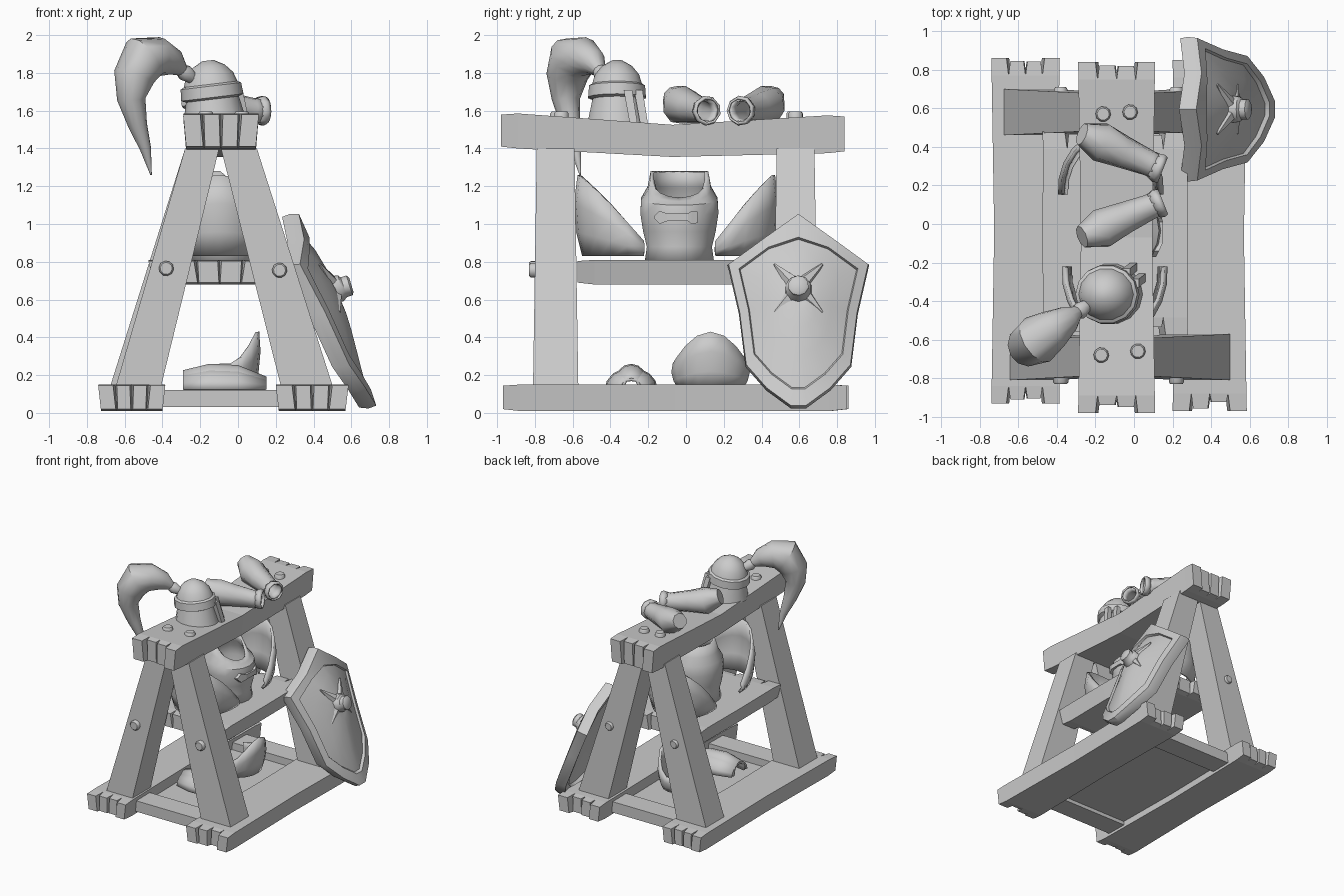
import bpy, bmesh, math, random
from mathutils import Vector

if "Cube" in bpy.data.objects:
    bpy.data.objects.remove(bpy.data.objects["Cube"])

random.seed(4)
grey = bpy.data.materials.new("plain grey")
grey.diffuse_color = (0.6, 0.6, 0.6, 1)
grey.use_nodes = True
grey.node_tree.nodes["Principled BSDF"].inputs["Base Color"].default_value = grey.diffuse_color


def finish(name, bm, smooth=False, thick=0, recalc=True):
    if recalc:
        bmesh.ops.recalc_face_normals(bm, faces=bm.faces)
    me = bpy.data.meshes.new(name)
    bm.to_mesh(me)
    bm.free()
    me.materials.append(grey)
    ob = bpy.data.objects.new(name, me)
    bpy.context.collection.objects.link(ob)
    if thick:
        mod = ob.modifiers.new("thickness", 'SOLIDIFY')
        mod.thickness = thick
        mod.offset = -1
    if smooth:
        bpy.ops.object.select_all(action='DESELECT')
        ob.select_set(True)
        bpy.context.view_layer.objects.active = ob
        bpy.ops.object.shade_smooth_by_angle(angle=math.radians(40))
    return ob


def loft(bm, rings, caps=(True, True), closed=True):
    """Skin a list of equal-length point rings."""
    vs = [[bm.verts.new(p) for p in r] for r in rings]
    n = len(rings[0])
    for a, b in zip(vs, vs[1:]):
        for i in range(n if closed else n - 1):
            j = (i + 1) % n
            bm.faces.new((a[i], a[j], b[j], b[i]))
    if caps[0]:
        bm.faces.new(vs[0][::-1])
    if caps[1]:
        bm.faces.new(vs[-1])


def timber(name, x0, x1, y0, y1, zs, waist=0.015, strips=4):
    """Beam along y with split, ragged ends; zs = (bottom, top) at front, middle, back."""
    bm = bmesh.new()
    w = (x1 - x0) / strips
    xm = (x0 + x1) / 2
    for i in range(strips):
        a, b = x0 + w * i, x0 + w * (i + 1)
        outer = i in (0, strips - 1)
        e0 = y0 + (0 if outer else random.uniform(.01, .05))
        e1 = y1 - (0 if outer else random.uniform(.01, .05))
        rings = []
        for y, g, k, q in ((e0, .010, 1, 0), (y0 + .09, 0, .99, 0), ((y0 + y1) / 2, 0, 1 - waist / (x1 - xm), 1),
                           (y1 - .09, 0, .99, 2), (e1, .010, 1, 2)):
            lo, hi = zs[q]
            l = xm + (a - xm) * k + (g if i else 0)
            r = xm + (b - xm) * k - (g if i < strips - 1 else 0)
            c = .02 if g else 0
            s = (l + r - 2 * xm) * -.05
            rings.append([(l + s, y, lo + c * .5), (r + s, y, lo + c * .5), (r, y, hi - c * .3), (l, y, hi - c * .3)])
        loft(bm, rings)
    return finish(name, bm)


def bar(name, p0, p1):
    """Square bar between two (x0, x1, y0, y1, z) sections."""
    bm = bmesh.new()
    loft(bm, [[(s[0], s[2], s[4]), (s[1], s[2], s[4]), (s[1], s[3], s[4]), (s[0], s[3], s[4])] for s in (p0, p1)])
    return finish(name, bm)


def tube(name, path, sides=10, thick=0, caps=(True, True)):
    """Round tube through (x, y, z, radius) points."""
    pts = [Vector(p[:3]) for p in path]
    bm, rings = bmesh.new(), []
    for i, p in enumerate(pts):
        d = (pts[min(i + 1, len(pts) - 1)] - pts[max(i - 1, 0)]).normalized()
        u = d.cross(Vector((.5, -.8, .1))).normalized()
        v = d.cross(u)
        r = path[i][3]
        rings.append([p + r * (u * math.cos(t) + v * math.sin(t))
                      for t in (math.tau * k / sides for k in range(sides))])
    loft(bm, rings, caps)
    return finish(name, bm, True, thick)


def scoop(name, c, face, wide, deep, base, side, peak, power=1.5, arc=95, flare=1.0):
    """Curved armour plate bulging towards angle `face`, rising to a peak in the middle."""
    bm, rings = bmesh.new(), []
    for s in (0, .3, .65, 1):
        ring = []
        for k in range(13):
            t = math.radians(arc * (k / 6 - 1))
            m = (1 + .10 * math.sin(s * math.pi)) * (1 + (flare - 1) * s)
            f, l = deep * math.cos(t) * m, wide * math.sin(t) * m
            top = side + (peak - side) * max(0, math.cos(t)) ** power
            ring.append((c[0] + f * math.cos(face) - l * math.sin(face),
                         c[1] + f * math.sin(face) + l * math.cos(face), base + (top - base) * s))
        rings.append(ring)
    loft(bm, rings, (False, False), False)
    return finish(name, bm, True, .02)


# Timber frame
timber("left_base_rail", -.74, -.385, -.93, .86, [(.01, .15)] * 3)
timber("right_base_rail", .20, .585, -.97, .85, [(.01, .15)] * 3)
timber("top_beam", -.29, .11, -.98, .84, [(1.40, 1.585), (1.355, 1.525), (1.375, 1.575)])
timber("shelf", -.475, .28, -.575, .48, [(.68, .81)] * 3, .0, 6)
for tag, y0, y1, out in (("front", -.81, -.57, 0), ("back", .46, .70, .03)):
    bar(tag + "_left_leg", (-.65 - out, -.41, y0, y1, .13), (-.28, -.10, y0 + .02, y1 - .02, 1.40))
    bar(tag + "_right_leg", (.23, .505, y0, y1, .13), (-.09, .10, y0 + .02, y1 - .02, 1.40))
    bar(tag + "_cross_bar", (-.42, .24, y0 + .03, y1 - .03, .03), (-.42, .24, y0 + .03, y1 - .03, .12))

# Underside of the floor between the rails
bm = bmesh.new()
bm.faces.new([bm.verts.new(p) for p in ((-.46, -.6, .06), (-.46, .5, .06), (.25, .5, .06), (.25, -.6, .06))])
finish("floor_underside", bm, recalc=False)

# Bolts through legs and beam
for i, (x, z) in enumerate(((-.38, .765), (.22, .755))):
    tube("front_leg_bolt_%d" % i, [(x, -.76, z, .04), (x, -.82, z, .04), (x, -.83, z, .032)])
    tube("back_leg_bolt_%d" % i, [(x, .65, z, .035), (x, .70, z, .035), (x, .71, z, .028)])
for i, (x, y) in enumerate(((-.17, -.68), (.02, -.66), (-.16, .57), (-.02, .58))):
    tube("beam_bolt_%d" % i, [(x, y, 1.52, .04), (x, y, 1.585, .04), (x, y, 1.595, .032)])

# Helmet: flared skirt, band, low crown, cheek plates
HX, HY = -.14, -.365


def helmet_ring(z, r, tilt=.12, n=14):
    return [(HX + r * math.cos(t) + (1.7 - z) * .12, HY + .95 * r * math.sin(t), z + tilt * r * math.cos(t))
            for t in (math.tau * k / n for k in range(n))]


bm = bmesh.new()
loft(bm, [helmet_ring(z, r, .12 if z > 1.6 else 0) for z, r in
          ((1.53, .170), (1.66, .140), (1.67, .165), (1.73, .160), (1.74, .142), (1.79, .125), (1.835, .085), (1.865, .03))])
finish("helmet", bm, True)
for i, (x, y) in enumerate(((.0, -.235), (.045, -.29))):
    bar("cheek_plate_%d" % i, (x - .01, x + .025, y, y + .04, 1.49), (x - .06, x - .02, y - .04, y + .005, 1.71))

# Plume
tube("plume_socket", [(-.24, -.42, 1.77, .03), (-.28, -.45, 1.80, .045), (-.31, -.465, 1.82, .03)])
tube("plume", [(-.29, -.455, 1.81, .03), (-.34, -.49, 1.855, .07), (-.42, -.545, 1.885, .105), (-.50, -.60, 1.875, .13),
               (-.55, -.63, 1.78, .11), (-.565, -.635, 1.66, .075), (-.53, -.61, 1.52, .05),
               (-.49, -.585, 1.40, .03), (-.46, -.56, 1.26, .004)], 12)

# Forearm guards on the beam, flared to a pointed elbow
for tag, y0, y1 in (("front", .11, -.05), ("back", .29, .45)):
    d = (y1 - y0)
    tube(tag + "_forearm_guard", [(.13, y0, 1.60, .070), (.08, y0 + d * .15, 1.60, .068), (-.05, y0 + d * .5, 1.615, .085),
                                  (-.17, y0 + d * .85, 1.63, .105), (-.27, y1 + d * .1, 1.675, .060)],
         9, .015, (False, True))
    tube(tag + "_wrist_cuff", [(.10, y0 + d * .1, 1.60, .070), (.13, y0, 1.60, .08), (.15, y0 - d * .05, 1.60, .072)],
         9, .012, (False, False))

# Breastplate with low front neckline
bm, rings = bmesh.new(), []
for z, rx, ry, dip in ((.81, .19, .185, 0), (.88, .18, .175, 0), (.96, .20, .195, 0), (1.06, .21, .21, .01),
                       (1.14, .20, .205, .04), (1.20, .165, .17, .08), (1.28, .135, .155, .14)):
    rings.append([(-.07 + rx * math.cos(t), -.035 + ry * math.sin(t), z - dip * max(0, math.cos(t)) ** .7)
                  for t in (math.tau * k / 18 for k in range(18))])
loft(bm, rings, (False, False))
finish("breastplate", bm, True, .02)
# Chest strap with flared ends
bm = bmesh.new()
loft(bm, [[(x - .03, y, 1.035 - h), (x, y, 1.035 - h), (x, y, 1.035 + h), (x - .03, y, 1.035 + h)]
          for y, h, x in ((-.17, .004, .115), (-.14, .035, .13), (-.10, .02, .148), (.01, .02, .15),
                          (.03, .035, .145), (.06, .03, .135))])
finish("chest_strap", bm)

# Shoulder guards either side of the breastplate
scoop("front_shoulder_guard", (-.10, -.25), -math.pi / 2, .24, .30, .83, .91, 1.26, .75, 95, 1.08)
scoop("back_shoulder_guard", (-.12, .18), math.pi / 2, .24, .27, .83, .91, 1.26, .75, 95, 1.08)

# Loose leg armour on the floor
scoop("knee_guard", (-.06, .13), 0, .175, .15, .13, .26, .43, 2, 125, 1.15)
for name, y, w, h in (("shin_guard", -.29, .14, .115), ("shin_guard_ridge", -.29, .10, .135)):
    bm = bmesh.new()
    loft(bm, [[(x, y - w * k * math.cos(t), .125 + h * k * math.sin(t)) for t in (math.pi * j / 8 for j in range(9))]
              for x, k in ((-.29, .75), (-.15, 1), (.0, .95), (.15, .5))], (False, False), False)
    finish(name, bm, True, .015)

# Shield: outline in (sideways, height), bowed backwards towards its sides, hollow behind
outline = [(0, 1.06), (.19, .925), (.375, .79), (.315, .53), (.28, .25), (.17, .125), (.04, .03)]
outline += [(-a, b) for a, b in outline[:0:-1]]
CZ = .62


def shield_ring(k, lift, notch=0):
    pts = []
    for i, (a, b) in enumerate(outline):
        a, z = a * k, CZ + (b - CZ) * k - (notch if i == 0 else 0)
        x = .32 + (1.06 - z) * .405 - .75 * a * a + lift
        pts.append((x, .595 + a, z + lift * .15))
    return pts


bm = bmesh.new()
loft(bm, [shield_ring(*r) for r in ((.3, -.04), (.80, -.06), (.84, -.09), (.98, -.09), (1, -.045), (.985, 0),
                                    (.84, .005, .06), (.82, -.015, .06), (.55, .008), (.30, .028), (.17, .035), (.12, .035))])
finish("shield", bm, True)
# Shield boss, low star points and ridge
tube("shield_boss", [(.47, .595, .645, .075), (.545, .595, .66, .07), (.56, .595, .665, .055), (.59, .595, .675, .055),
                     (.60, .595, .678, .04)], 10)
for i in range(4):
    t = math.radians(45 + 90 * i)
    c, s = math.cos(t), math.sin(t)
    tube("boss_point_%d" % i, [(.50 - .405 * .05 * s, .595 + .05 * c, .66 + .05 * s, .04),
                               (.485 - .405 * .18 * s, .595 + .18 * c, .66 + .18 * s, .006)], 6)
tube("shield_ridge", [(.515, .595, .60, .03), (.58, .595, .42, .022), (.625, .595, .28, .006)], 6)
